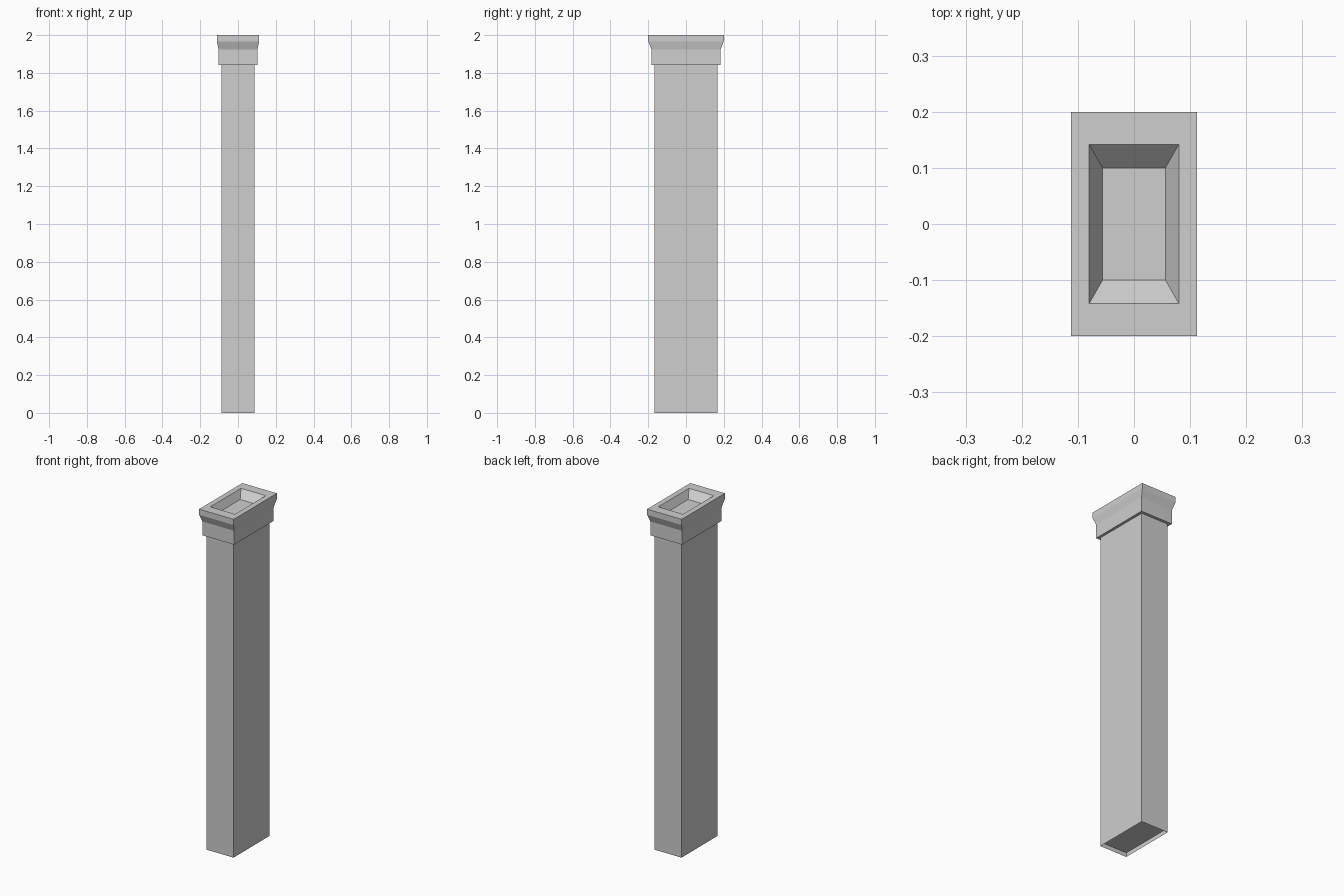
import bpy
import bmesh

cube = bpy.data.objects.get("Cube")
if cube:
    bpy.data.objects.remove(cube, do_unlink=True)

# One flat stone grey
stone = bpy.data.materials.new("stone grey")
stone.use_nodes = True
stone.diffuse_color = (0.62, 0.62, 0.62, 1)
stone.node_tree.nodes["Principled BSDF"].inputs["Base Color"].default_value = (0.62, 0.62, 0.62, 1)


def rectangular_loft(name, rings):
    """Skin rectangular rings (half x, half y, z) and close both ends."""
    bm = bmesh.new()
    loops = [[bm.verts.new((sx * hx, sy * hy, z))
              for sx, sy in ((-1, -1), (1, -1), (1, 1), (-1, 1))]
             for hx, hy, z in rings]
    for low, high in zip(loops, loops[1:]):
        for i in range(4):
            j = (i + 1) % 4
            bm.faces.new((low[i], low[j], high[j], high[i]))
    bm.faces.new(loops[0][::-1])
    bm.faces.new(loops[-1])
    mesh = bpy.data.meshes.new(name)
    bm.to_mesh(mesh)
    bm.free()
    mesh.materials.append(stone)
    obj = bpy.data.objects.new(name, mesh)
    bpy.context.collection.objects.link(obj)
    return obj


# Tall shaft with a shallow hollow under its base
rectangular_loft("shaft", [
    (0.087, 0.166, 0.024),
    (0.0875, 0.1665, 0.0),
    (0.0875, 0.1665, 1.85),
])

# Flared cap with a sloping flue recess in its top
rectangular_loft("cap", [
    (0.103, 0.183, 1.843),
    (0.103, 0.183, 1.924),
    (0.112, 0.20, 1.967),
    (0.112, 0.20, 2.0),
    (0.08, 0.142, 2.0),
    (0.056, 0.10, 1.957),
])
